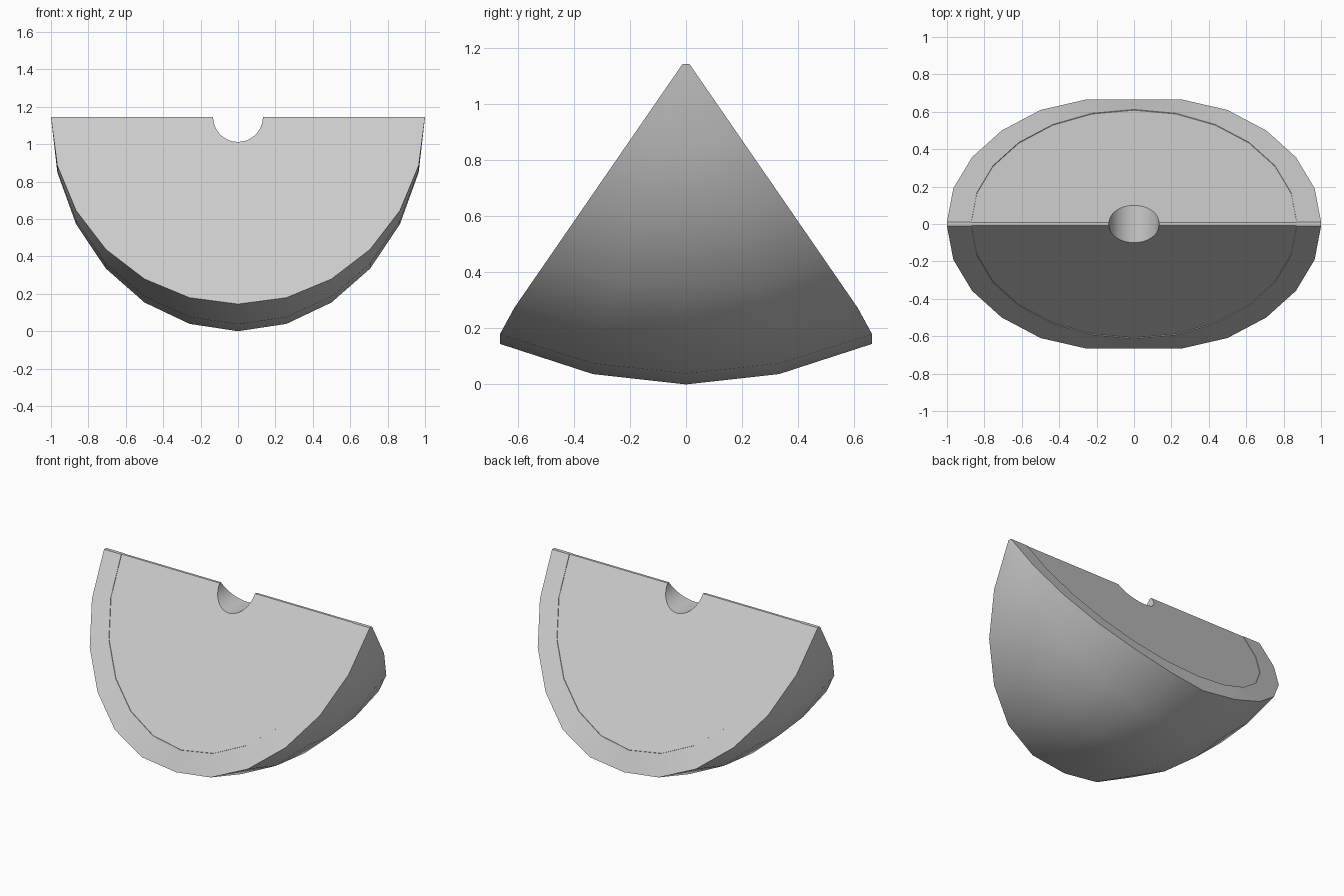
import bpy, bmesh
from math import sin, cos, pi, radians

if "Cube" in bpy.data.objects:
    bpy.data.objects.remove(bpy.data.objects["Cube"])

TOP = 1.145      # height of the wedge's sharp edge
INNER = 0.87     # pulp size relative to the peel
HOLE = 0.133     # core notch radius
RING = [(-1, 1.0), (-0.5, 1.108), (0, 1.145), (0.5, 1.108), (1, 1.0)]
ANGLES = [radians(-90 + 15 * i) for i in range(13)]


def half_width(depth):
    return min(0.665, 0.012 + 0.69 * depth)


def arc_rows(bm, scale, inset=0.0):
    """Lofted rows across the rounded rind, one per 15 degree step."""
    rows = []
    for a in ANGLES:
        c = max(0.0, cos(a)) * scale
        w = half_width(c) - inset
        rows.append([bm.verts.new((sin(a) * scale, f * w, TOP - d * c)) for f, d in RING])
    return rows


def skin(bm, rows):
    for a, b in zip(rows, rows[1:]):
        for i in range(len(a) - 1):
            bm.faces.new((a[i], a[i + 1], b[i + 1], b[i]))


def finish(bm, name):
    bmesh.ops.remove_doubles(bm, verts=bm.verts, dist=0.0001)
    bmesh.ops.recalc_face_normals(bm, faces=bm.faces)
    mesh = bpy.data.meshes.new(name)
    bm.to_mesh(mesh)
    bm.free()
    obj = bpy.data.objects.new(name, mesh)
    bpy.context.collection.objects.link(obj)
    bpy.ops.object.select_all(action='DESELECT')
    obj.select_set(True)
    bpy.context.view_layer.objects.active = obj
    bpy.ops.object.shade_smooth_by_angle(angle=radians(30))


# Peel: thick rind with cut rims on both sides and at both tips
bm = bmesh.new()
outer, inner = arc_rows(bm, 1.0), arc_rows(bm, INNER)
skin(bm, outer)
skin(bm, inner)
for side in (0, -1):
    for i in range(len(outer) - 1):
        bm.faces.new((outer[i][side], outer[i + 1][side], inner[i + 1][side], inner[i][side]))
for end in (0, -1):
    bm.faces.new(outer[end] + inner[end][::-1])
finish(bm, "peel")

# Pulp: slightly recessed wedge with a round notch through its top edge
bm = bmesh.new()
rows = arc_rows(bm, INNER, 0.004)
skin(bm, rows)
notch = []
for i in range(25):
    t = pi * i / 24
    d = HOLE * sin(t)
    w = half_width(d) - 0.004
    notch.append([bm.verts.new((HOLE * cos(t), s * w, TOP - d)) for s in (-1, 1)])
skin(bm, notch)
for side in (0, -1):
    bm.faces.new([r[side] for r in rows] + [n[side] for n in notch])
# flat strips along the top edge either side of the notch
bm.faces.new(rows[-1] + [notch[0][1], notch[0][0]])
bm.faces.new(rows[0] + [notch[-1][1], notch[-1][0]])
finish(bm, "pulp")
